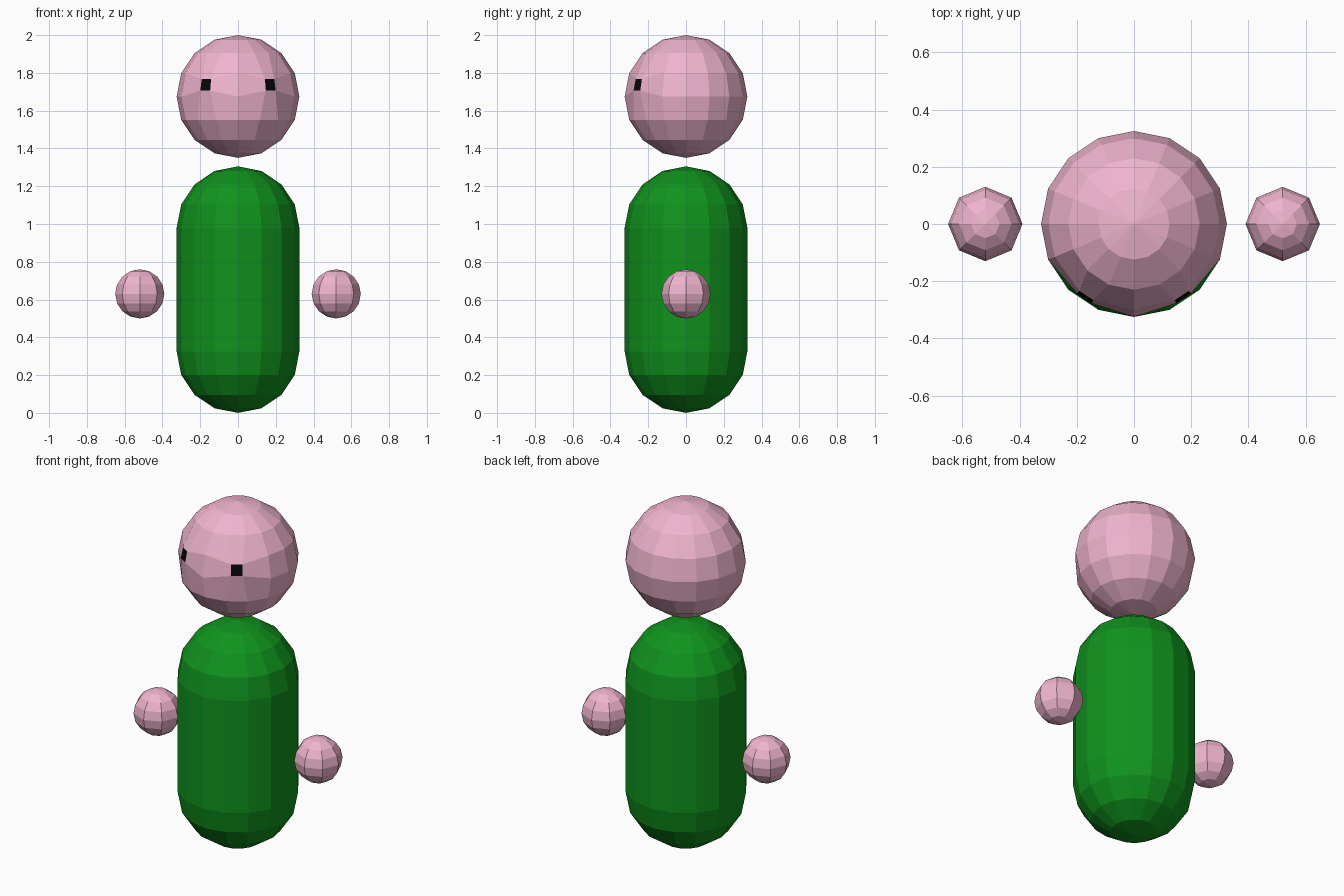
import bpy, bmesh
from mathutils import Vector

if "Cube" in bpy.data.objects:
    bpy.data.objects.remove(bpy.data.objects["Cube"])


def material(name, rgb):
    m = bpy.data.materials.new(name)
    m.diffuse_color = (*rgb, 1)
    m.use_nodes = True
    m.node_tree.nodes["Principled BSDF"].inputs["Base Color"].default_value = m.diffuse_color
    return m


pink = material("pink", (0.87, 0.46, 0.62))
green = material("green", (0.005, 0.29, 0.012))
black = material("black", (0.002, 0.002, 0.002))


def ball(segments, radius):
    bm = bmesh.new()
    bmesh.ops.create_uvsphere(bm, u_segments=segments, v_segments=8, radius=radius)
    return bm


def finish(bm, name, location, *mats):
    bmesh.ops.recalc_face_normals(bm, faces=bm.faces)
    mesh = bpy.data.meshes.new(name)
    bm.to_mesh(mesh)
    bm.free()
    for m in mats:
        mesh.materials.append(m)
    obj = bpy.data.objects.new(name, mesh)
    obj.location = location
    bpy.context.collection.objects.link(obj)
    return obj


R = 0.325

# Body: sphere split at its equator and stretched into a capsule
bm = ball(16, R)
equator = [e for e in bm.edges if all(abs(v.co.z) < 1e-4 for v in e.verts)]
bmesh.ops.split_edges(bm, edges=equator)
upper = {v for f in bm.faces if f.calc_center_median().z > 0 for v in f.verts}
lower_rim = [e for e in bm.edges if e.is_boundary and e.verts[0] not in upper]
for v in upper:
    v.co.z += 0.655
upper_rim = [e for e in bm.edges if e.is_boundary and e.verts[0] in upper]
bmesh.ops.bridge_loops(bm, edges=lower_rim + upper_rim)
finish(bm, "body", (0, 0, R), green)

# Head: two front faces shrunk in place to make the eyes
bm = ball(16, R)
for side in (-1, 1):
    target = Vector((side * 0.17, -0.255, 0.062))
    eye = min(bm.faces, key=lambda f: (f.calc_center_median() - target).length)
    centre = eye.calc_center_median()
    for v in eye.verts:
        v.co = centre.lerp(v.co, 0.5)
    eye.material_index = 1
finish(bm, "head", (0, 0, 1.675), pink, black)

# Hands
for name, side in (("left_hand", 1), ("right_hand", -1)):
    finish(ball(8, 0.13), name, (side * 0.52, 0, 0.63), pink)
